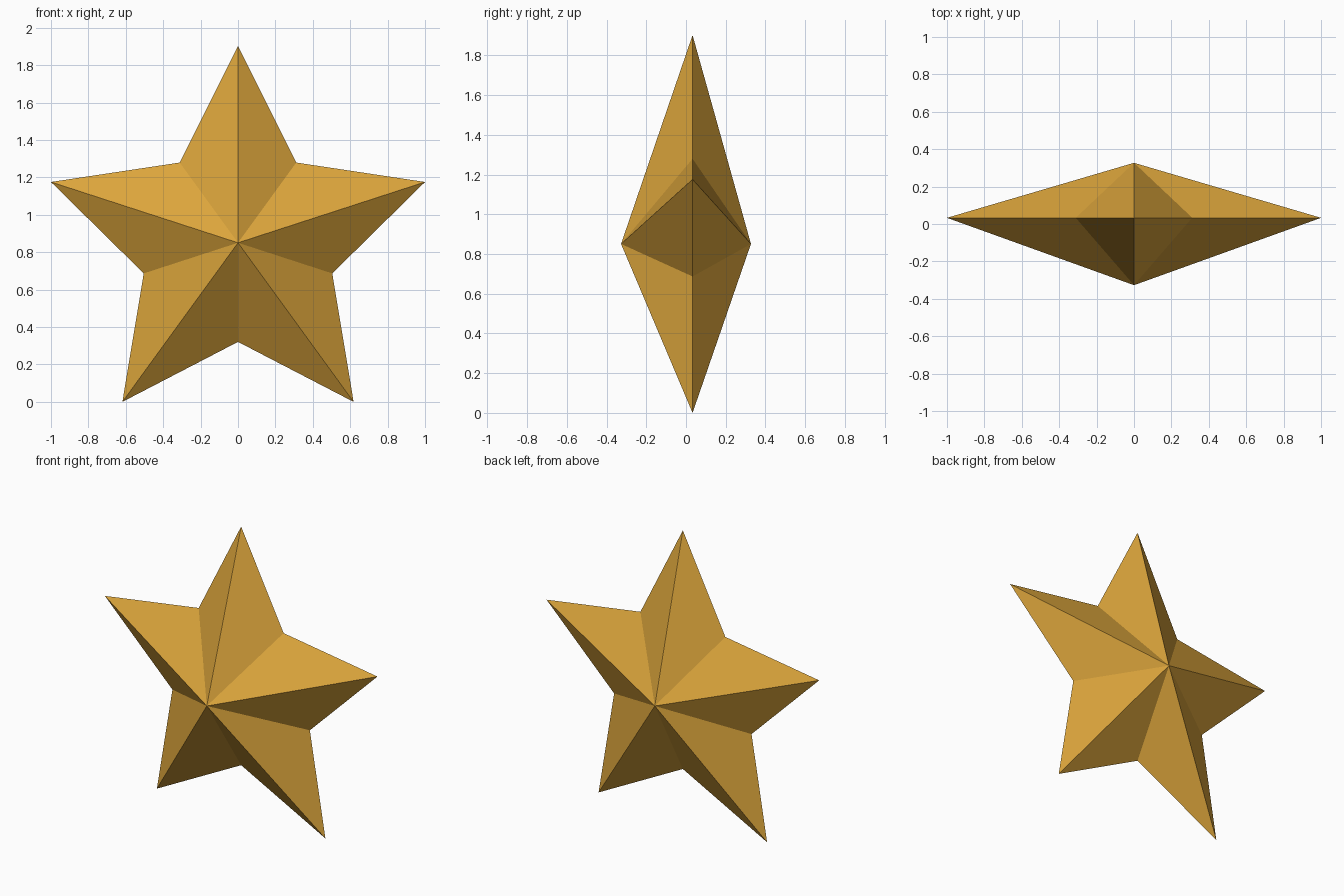
import bpy, bmesh, math

if "Cube" in bpy.data.objects:
    bpy.data.objects.remove(bpy.data.objects["Cube"])

R_OUT, R_IN = 1.0515, 0.53            # tip and notch radii
CZ = R_OUT * math.cos(math.pi / 5)    # lower tips rest on z = 0
RIM_Y, HALF_DEPTH = 0.033, 0.327

gold = bpy.data.materials.new("gold")
gold.diffuse_color = (0.72, 0.38, 0.045, 1)
gold.use_nodes = True
gold.node_tree.nodes["Principled BSDF"].inputs["Base Color"].default_value = gold.diffuse_color

# Five-pointed rim, alternating tips and notches
bm = bmesh.new()
rim = []
for i in range(10):
    r = R_IN if i % 2 else R_OUT
    a = i * math.pi / 5
    rim.append(bm.verts.new((r * math.sin(a), RIM_Y, CZ + r * math.cos(a))))

# Front and back peaks, each fanned to the rim
for y in (-HALF_DEPTH, HALF_DEPTH):
    peak = bm.verts.new((0, y, CZ))
    for i in range(10):
        bm.faces.new((peak, rim[i], rim[(i + 1) % 10]))
bmesh.ops.recalc_face_normals(bm, faces=bm.faces[:])

mesh = bpy.data.meshes.new("star")
bm.to_mesh(mesh)
bm.free()
mesh.materials.append(gold)
star = bpy.data.objects.new("star", mesh)
bpy.context.collection.objects.link(star)
